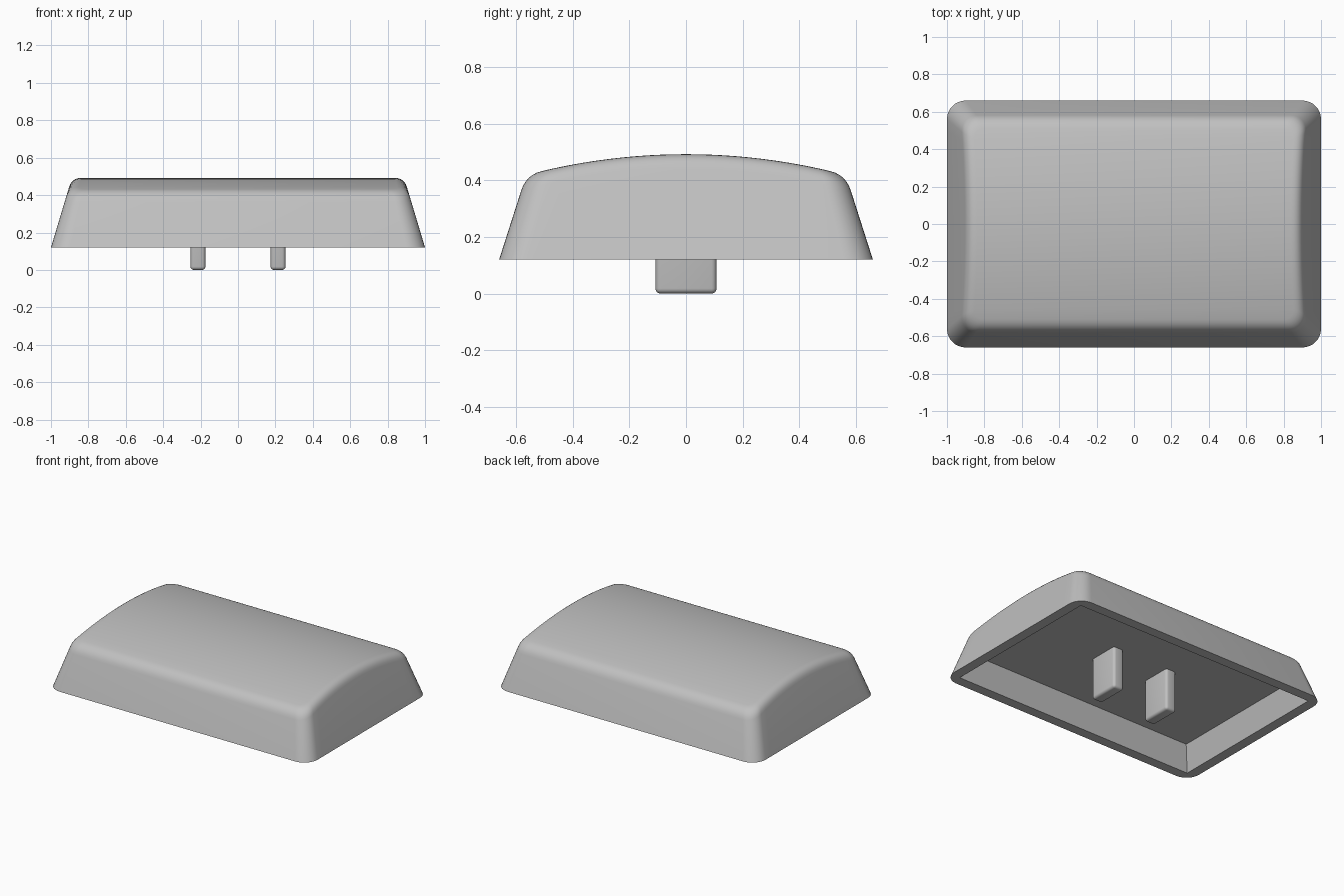
import bpy, bmesh, math

if "Cube" in bpy.data.objects:
    bpy.data.objects.remove(bpy.data.objects["Cube"])

BASE_Z, PEAK_Z, ARC_R = 0.12, 0.492, 2.2
FILLET, STEPS, CORNER, SIDE = 0.05, 6, 8, 20

grey = bpy.data.materials.new("light grey plastic")
grey.diffuse_color = (0.53, 0.53, 0.53, 1)
grey.use_nodes = True
grey.node_tree.nodes["Principled BSDF"].inputs["Base Color"].default_value = grey.diffuse_color


def finish(name, bm):
    bmesh.ops.recalc_face_normals(bm, faces=bm.faces)
    mesh = bpy.data.meshes.new(name)
    bm.to_mesh(mesh)
    bm.free()
    obj = bpy.data.objects.new(name, mesh)
    bpy.context.collection.objects.link(obj)
    mesh.materials.append(grey)
    bpy.ops.object.select_all(action='DESELECT')
    obj.select_set(True)
    bpy.context.view_layer.objects.active = obj
    bpy.ops.object.shade_smooth_by_angle(angle=math.radians(30))
    return obj


def crown(y):
    """Height of the arched top at depth y."""
    return PEAK_Z - ARC_R + math.sqrt(ARC_R ** 2 - y * y)


def outline(z, inset, t, part):
    """Point on the right half of the rounded, tapered outline."""
    a = 1 - 0.3 * (z - BASE_Z) - inset
    b = 0.66 - 0.32 * (z - BASE_Z) - inset
    r = 0.1 - 0.06 * (z - BASE_Z) - 0.6 * inset
    if part == 'side':
        return a, (b - r) * (2 * t - 1)
    ang = t * math.pi / 2
    if part == 'front':
        return a - r + r * math.sin(ang), -b + r - r * math.cos(ang)
    return a - r + r * math.cos(ang), b - r + r * math.sin(ang)


params = ([(i / CORNER, 'front') for i in range(CORNER)]
          + [(i / SIDE, 'side') for i in range(SIDE)]
          + [(i / CORNER, 'back') for i in range(CORNER + 1)])


def ring(drop=None, inset=0.0):
    """Closed loop: right half front to back, then its mirror image."""
    half = []
    for t, part in params:
        z = BASE_Z if drop is None else 0.45
        for _ in range(8):
            x, y = outline(z, inset, t, part)
            if drop is not None:
                z = crown(y) - drop
        half.append((x, y, z))
    return half + [(-x, y, z) for x, y, z in reversed(half)]


# Hollow cap: cavity, rim, sloped walls, rounded top edge
base = ring()
IX, IY, CEILING = 0.93, 0.59, 0.288
rim = [(max(-IX, min(IX, x)), max(-IY, min(IY, y)), z) for x, y, z in base]
ceiling = [(x * 0.88 / IX, y * 0.54 / IY, CEILING) for x, y, z in rim]
loops = [ceiling, rim, base]
for k in range(STEPS + 1):
    u = k / STEPS
    loops.append(ring(FILLET * (1 - u) ** 2, FILLET * u * u))

bm = bmesh.new()
rows = [[bm.verts.new(p) for p in loop] for loop in loops]
n = len(base)
for lo, hi in zip(rows, rows[1:]):
    for i in range(n):
        j = (i + 1) % n
        bm.faces.new((lo[i], lo[j], hi[j], hi[i]))
# Arched top as strips running from side to side
top = rows[-1]
for i in range(n // 2 - 1):
    bm.faces.new((top[i], top[i + 1], top[n - 2 - i], top[n - 1 - i]))
bmesh.ops.remove_doubles(bm, verts=bm.verts, dist=1e-5)
# Flat cavity ceiling
edges = [e for e in bm.edges if e.is_boundary]
bmesh.ops.contextual_create(bm, geom=edges)
finish("keycap_shell", bm)

# Two mounting stems under the ceiling
for side, label in ((-1, "left"), (1, "right")):
    bm = bmesh.new()
    bmesh.ops.create_cube(bm, size=1)
    for v in bm.verts:
        v.co = (side * 0.214 + v.co.x * 0.08, v.co.y * 0.216,
                0 if v.co.z < 0 else CEILING)
    soft = [e for e in bm.edges if min(v.co.z for v in e.verts) < 0.01]
    bmesh.ops.bevel(bm, geom=soft, offset=0.018, segments=4,
                    profile=0.5, affect='EDGES')
    finish(label + "_stem", bm)
